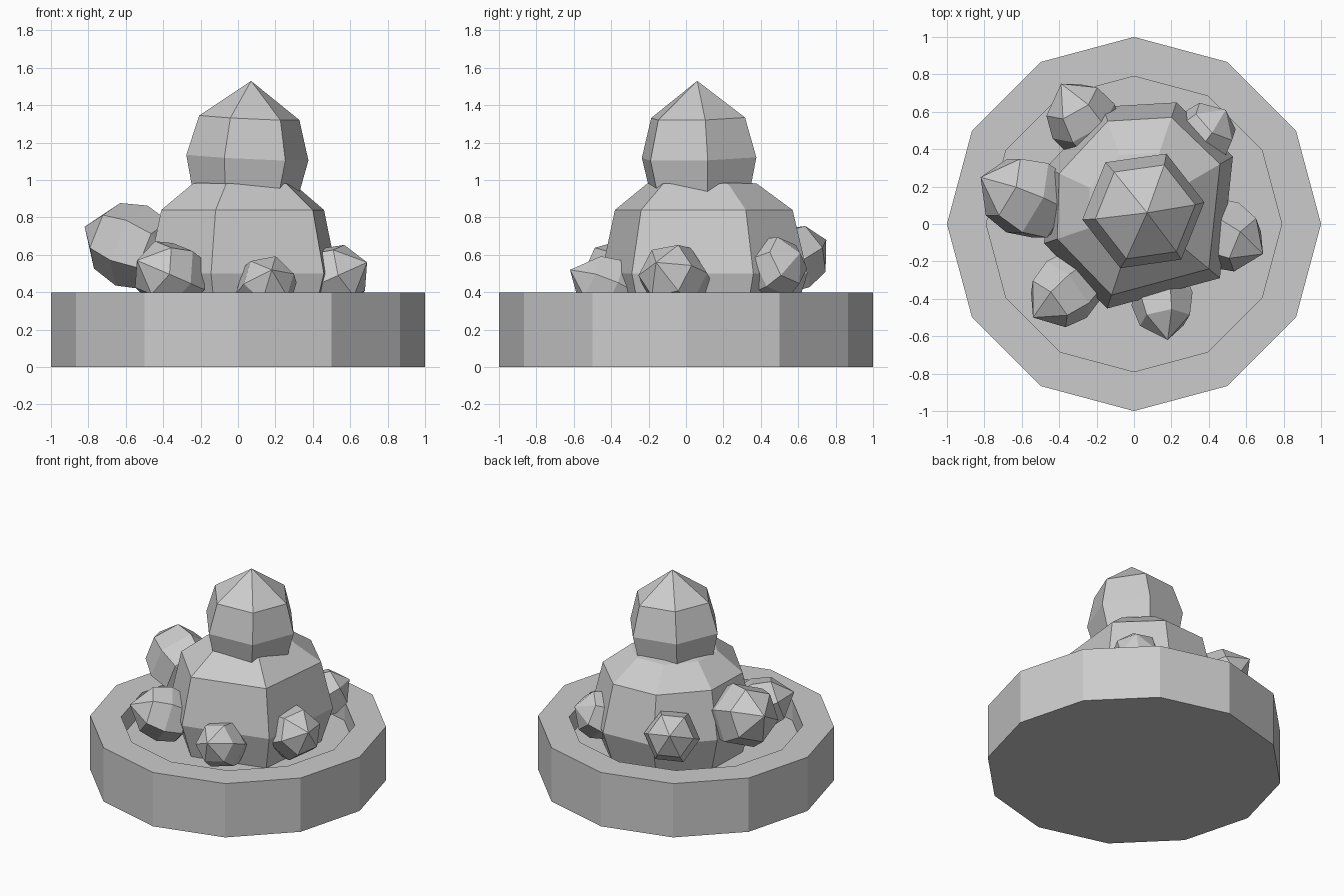
import bpy, bmesh, math
from mathutils import Vector

if "Cube" in bpy.data.objects:
    bpy.data.objects.remove(bpy.data.objects["Cube"])


def make_rings(name, rings, tip=None, end=None):
    """Skin a list of equal-length closed rings; close ends with a point or a cap."""
    bm = bmesh.new()
    loops = [[bm.verts.new(p) for p in ring] for ring in rings]
    n = len(loops[0])
    for a, b in zip(loops, loops[1:]):
        for i in range(n):
            j = (i + 1) % n
            bm.faces.new((a[i], a[j], b[j], b[i]))
    for loop, point in ((loops[0], end), (loops[-1], tip)):
        if point is None:
            bm.faces.new(loop)
        else:
            v = bm.verts.new(point)
            for i in range(n):
                bm.faces.new((loop[i], loop[(i + 1) % n], v))
    bmesh.ops.recalc_face_normals(bm, faces=bm.faces)
    me = bpy.data.meshes.new(name)
    bm.to_mesh(me)
    bm.free()
    ob = bpy.data.objects.new(name, me)
    bpy.context.collection.objects.link(ob)
    return ob


def circle(r, z, n=12):
    return [(r * math.cos(2 * math.pi * i / n), r * math.sin(2 * math.pi * i / n), z)
            for i in range(n)]


def bud(name, centre, tip, r, roll):
    """Six-sided pointed bulb, widest at centre and pointing to tip."""
    c, t = Vector(centre), Vector(tip)
    axis = t - c
    length = axis.length
    axis.normalize()
    u = Vector((1, 0, 0)) - axis * axis.x if abs(axis.x) < 0.8 else Vector((0, 1, 0)) - axis * axis.y
    u.normalize()
    v = axis.cross(u)
    rings = []
    for h, s in ((-0.65 * r, 0.85), (0, 1), (0.52 * length, 0.82)):
        rings.append([c + axis * h + (u * math.cos(a) + v * math.sin(a)) * r * s
                      for a in (math.radians(roll + 60 * k) for k in range(6))])
    return make_rings(name, rings, t, c - axis * r * 1.15)


# Twelve-sided dish with a recessed floor
make_rings("dish", [circle(1, 0), circle(1, 0.4), circle(0.79, 0.4), circle(0.79, 0.25)])

# Irregular main stem: one outline scaled up the height
outline = [(-0.12, -0.38), (0.40, -0.24), (0.46, 0.32), (0.2, 0.57),
           (-0.14, 0.55), (-0.40, 0.27), (-0.41, -0.08)]
cx, cy = 0.03, 0.07
stem = [[(cx + (x - cx) * s, cy + (y - cy) * s, z) for x, y in outline]
        for z, s in ((0.25, 1.0), (0.5, 1.16), (0.84, 1.0), (0.98, 0.62))]
make_rings("main_stem", stem, (0.04, 0.07, 1.03))

# Top bulb
bud("top_bulb", (0.05, 0.07, 1.12), (0.07, 0.06, 1.53), 0.33, 8)

# Offshoots around the stem
shoots = {
    "left_shoot": ((-0.57, 0.14, 0.65), (-0.82, 0.25, 0.75), 0.23, 30),
    "back_left_shoot": ((-0.27, 0.55, 0.57), (-0.39, 0.75, 0.68), 0.19, 10),
    "back_right_shoot": ((0.38, 0.48, 0.53), (0.49, 0.61, 0.61), 0.17, 20),
    "right_shoot": ((0.49, -0.06, 0.47), (0.69, -0.16, 0.56), 0.19, 0),
    "front_shoot": ((0.15, -0.40, 0.42), (0.18, -0.62, 0.52), 0.17, 15),
    "front_left_shoot": ((-0.36, -0.35, 0.49), (-0.54, -0.50, 0.57), 0.19, 25),
}
for name, args in shoots.items():
    bud(name, *args)
